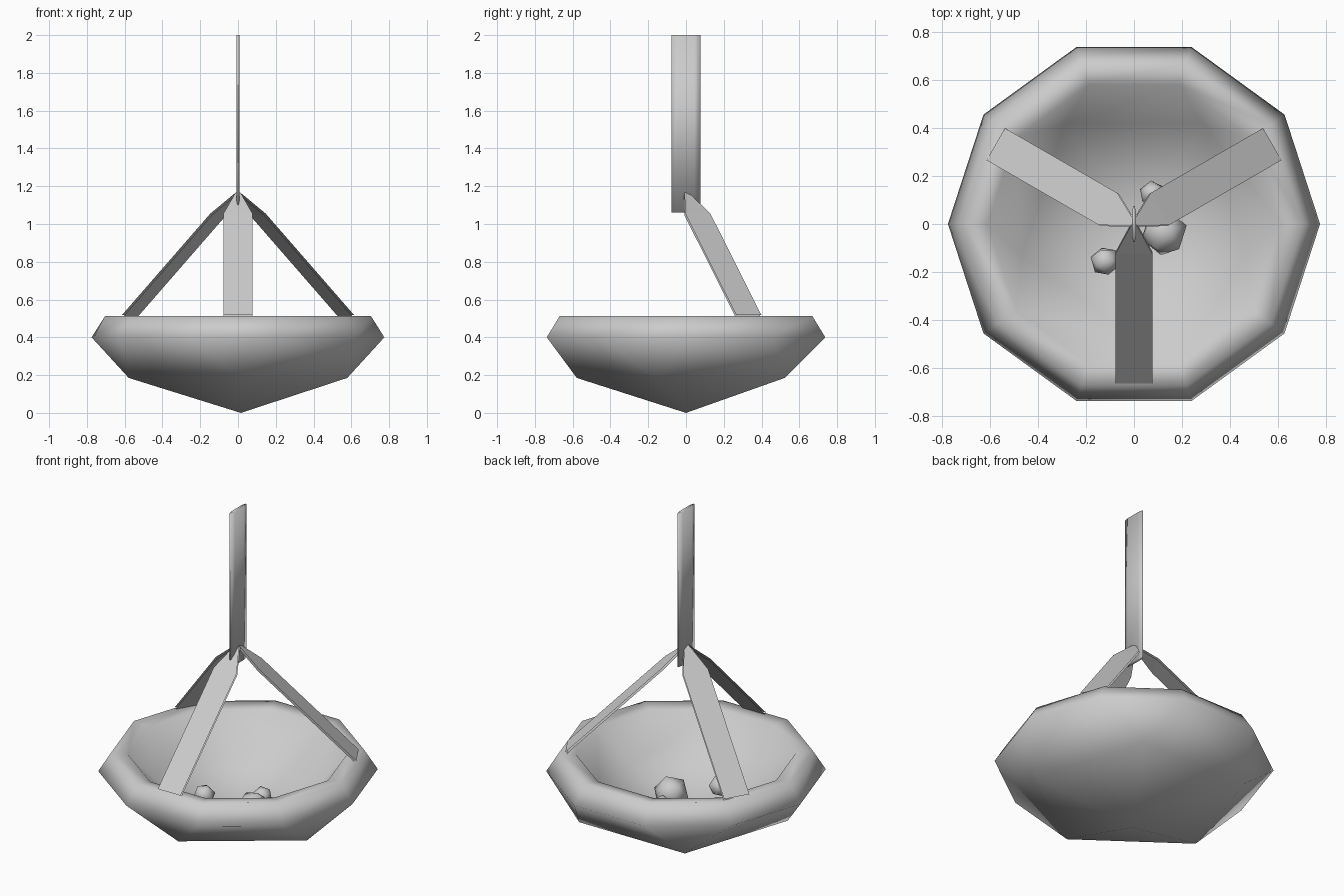
import bpy, bmesh, math
from mathutils import Vector

if "Cube" in bpy.data.objects:
    bpy.data.objects.remove(bpy.data.objects["Cube"])

grey = bpy.data.materials.new("plain_grey")
grey.diffuse_color = (0.6, 0.6, 0.6, 1)
grey.use_nodes = True
grey.node_tree.nodes["Principled BSDF"].inputs["Base Color"].default_value = grey.diffuse_color


def make_object(name, bm, smooth=True):
    bmesh.ops.recalc_face_normals(bm, faces=bm.faces)
    for f in bm.faces:
        f.smooth = smooth
    mesh = bpy.data.meshes.new(name)
    bm.to_mesh(mesh)
    bm.free()
    mesh.materials.append(grey)
    obj = bpy.data.objects.new(name, mesh)
    bpy.context.collection.objects.link(obj)
    return obj


def ring(bm, count, radius, z, start=0.0, dy=0.0):
    return [bm.verts.new((radius * math.cos(math.radians(start) + math.tau * i / count),
                          radius * math.sin(math.radians(start) + math.tau * i / count) + dy, z))
            for i in range(count)]


def bridge(bm, a, b):
    n = len(a)
    for i in range(n):
        bm.faces.new((a[i], a[(i + 1) % n], b[(i + 1) % n], b[i]))


def close_bowl(bm, ten, five, tip):
    # ten-sided ring narrows to a five-sided ring, then to a point
    for i in range(5):
        j = (i + 1) % 5
        k = 2 * i
        bm.faces.new((ten[k], ten[(k + 1) % 10], five[i]))
        bm.faces.new((ten[(k + 1) % 10], ten[(k + 2) % 10], five[j], five[i]))
        bm.faces.new((five[i], five[j], tip))


# Bowl: faceted outside, flat rim and hollow inside
bm = bmesh.new()
outer = ring(bm, 10, 0.775, 0.40, -108)
top = ring(bm, 10, 0.704, 0.512, -108)
lip = ring(bm, 10, 0.61, 0.50, -108)
close_bowl(bm, outer, ring(bm, 5, 0.608, 0.185, -90, 0.03), bm.verts.new((0.015, 0, 0)))
bridge(bm, outer, top)
bridge(bm, top, lip)
close_bowl(bm, lip, ring(bm, 5, 0.49, 0.27, -90, 0.02), bm.verts.new((0.01, 0, 0.12)))
make_object("bowl", bm)

# Three flat straps from the rim to the knot, each an open double layer
for i, deg in enumerate((-90, 30, 150)):
    a = math.radians(deg)
    out = Vector((math.cos(a), math.sin(a), 0))
    side = Vector((-math.sin(a), math.cos(a), 0))
    drop = (out + Vector((0, 0, 1))).normalized() * -0.012
    bm = bmesh.new()
    for layer in (0, 1):
        rows = []
        for rho, half, z in ((0.665, 0.077, 0.518), (0.125, 0.077, 1.055), (0.005, 0.012, 1.168)):
            rows.append([bm.verts.new(out * rho + side * (half * s) + Vector((0, 0, z)) + drop * layer)
                         for s in (-1, 1)])
        for lo, hi in zip(rows, rows[1:]):
            bm.faces.new((lo[0], lo[1], hi[1], hi[0]) if layer == 0 else (lo[1], lo[0], hi[0], hi[1]))
    strap = make_object("support_strap_%d" % (i + 1), bm, False)
    # the outer layer faces up, the inner layer faces down
    for f in strap.data.polygons:
        want_up = f.index < 2
        if (f.normal.z > 0) != want_up:
            f.flip()

# Hanging strap: thin lens-shaped band
bm = bmesh.new()
section = [(0.003, -0.076), (0.009, -0.045), (0.009, 0.045), (0.003, 0.076),
           (-0.003, 0.076), (-0.009, 0.045), (-0.009, -0.045), (-0.003, -0.076)]
low = [bm.verts.new((x, y, 1.06)) for x, y in section]
high = [bm.verts.new((x, y, 2.0)) for x, y in section]
bridge(bm, low, high)
bm.faces.new(low[::-1])
bm.faces.new(high)
make_object("hanging_strap", bm)

# Stones lying in the bowl
for i, (x, y, z, r, turn) in enumerate(((0.125, -0.035, 0.215, 0.1, 0.3),
                                        (-0.12, -0.155, 0.275, 0.063, 1.0),
                                        (0.077, 0.125, 0.215, 0.056, 2.0))):
    bm = bmesh.new()
    bmesh.ops.create_icosphere(bm, subdivisions=1, radius=r)
    stone = make_object("stone_%d" % (i + 1), bm)
    stone.location = (x, y, z)
    stone.rotation_euler = (0.4 * i, 0.3, turn)
